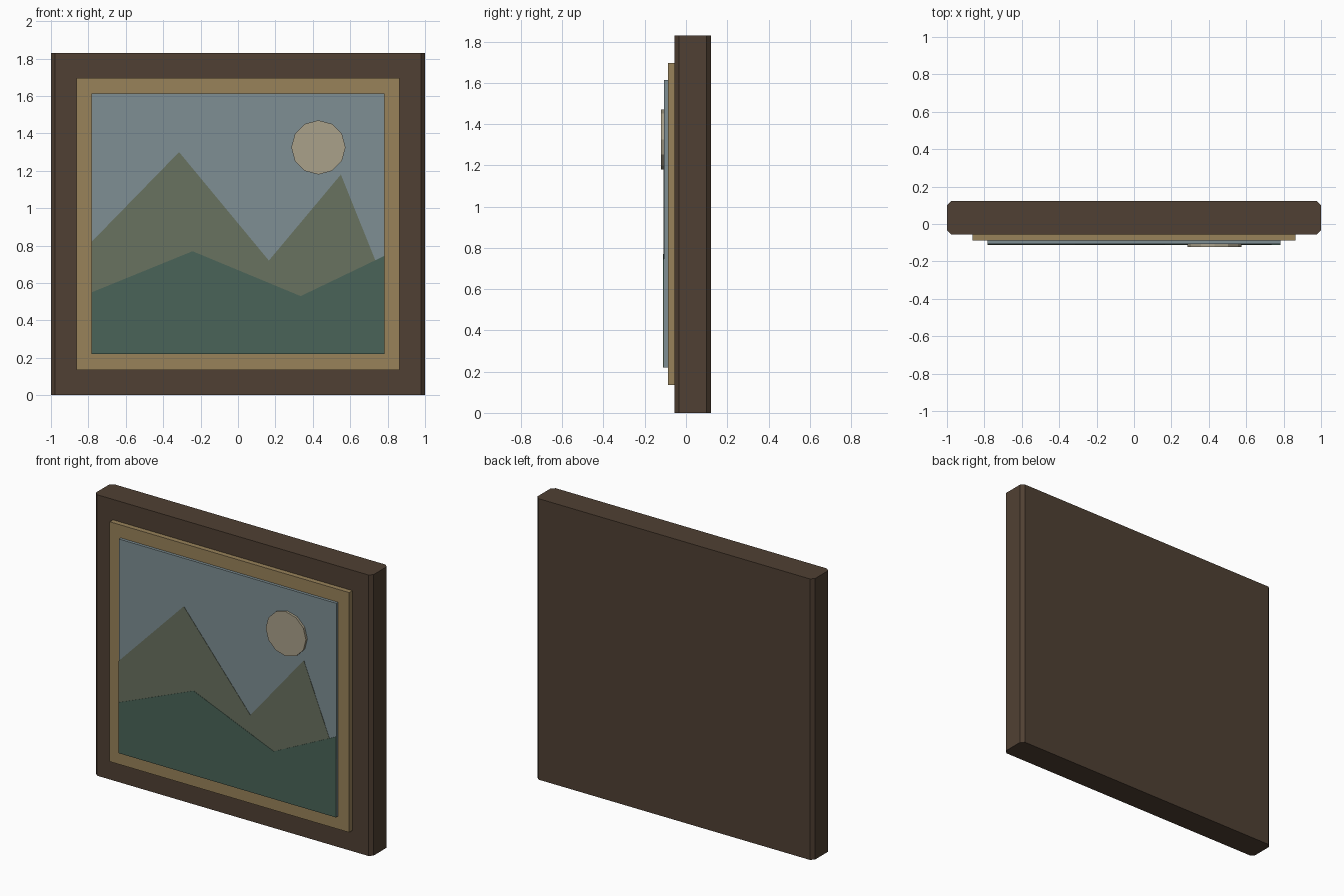
import bpy, bmesh, math

if "Cube" in bpy.data.objects:
    bpy.data.objects.remove(bpy.data.objects["Cube"])


def material(name, rgb):
    m = bpy.data.materials.new(name)
    lin = [((c / 255 + 0.055) / 1.055) ** 2.4 for c in rgb]
    m.diffuse_color = (*lin, 1)
    m.use_nodes = True
    m.node_tree.nodes["Principled BSDF"].inputs["Base Color"].default_value = m.diffuse_color
    return m


def finish(name, bm, mat):
    me = bpy.data.meshes.new(name)
    bm.to_mesh(me)
    bm.free()
    me.materials.append(mat)
    ob = bpy.data.objects.new(name, me)
    bpy.context.collection.objects.link(ob)
    return ob


def panel(name, points, y_front, y_back, mat):
    """Flat x-z outline extruded from y_front back to y_back."""
    bm = bmesh.new()
    face = bm.faces.new([bm.verts.new((x, y_front, z)) for x, z in points])
    ext = bmesh.ops.extrude_face_region(bm, geom=[face], use_keep_orig=True)
    for v in ext["geom"]:
        if isinstance(v, bmesh.types.BMVert):
            v.co.y = y_back
    bmesh.ops.recalc_face_normals(bm, faces=bm.faces)
    return bm, name, mat


def add_panel(*args, chamfer=0):
    bm, name, mat = panel(*args)
    if chamfer:
        # bevel only the upright corners
        edges = [e for e in bm.edges
                 if abs(e.verts[0].co.z - e.verts[1].co.z) > 0.5]
        bmesh.ops.bevel(bm, geom=edges, offset=chamfer, segments=1,
                        affect='EDGES', profile=0.5)
    return finish(name, bm, mat)


def rect(hx, z0, z1):
    return [(-hx, z0), (hx, z0), (hx, z1), (-hx, z1)]


wood = material("dark_wood", (80, 64, 51))
gold = material("gold_trim", (152, 130, 90))
blue = material("sky_blue", (126, 143, 148))
olive = material("mountain_olive", (105, 114, 96))
green = material("hill_green", (74, 100, 88))
cream = material("sun_cream", (170, 161, 138))

# Backing frame, gold trim and painted canvas, stacked towards the viewer
add_panel("frame", rect(1.0, 0, 1.83), -0.055, 0.122, wood, chamfer=0.022)
add_panel("gold_trim", rect(0.863, 0.135, 1.697), -0.088, -0.055, gold)
add_panel("sky_canvas", rect(0.783, 0.22, 1.613), -0.107, -0.088, blue)

# Painted landscape layers
add_panel("far_mountains",
          [(-0.783, 0.22), (0.783, 0.22), (0.783, 0.60), (0.55, 1.18),
           (0.165, 0.72), (-0.315, 1.30), (-0.783, 0.82)],
          -0.109, -0.107, olive)
add_panel("near_hills",
          [(-0.783, 0.22), (0.783, 0.22), (0.783, 0.745), (0.335, 0.53),
           (-0.243, 0.77), (-0.783, 0.55)],
          -0.111, -0.107, green)

# Twelve-sided sun disc
r = 0.145
sun = [(0.43 + r * math.cos(i * math.tau / 12),
        1.325 + r * math.sin(i * math.tau / 12)) for i in range(12)]
add_panel("sun", sun, -0.122, -0.107, cream)
